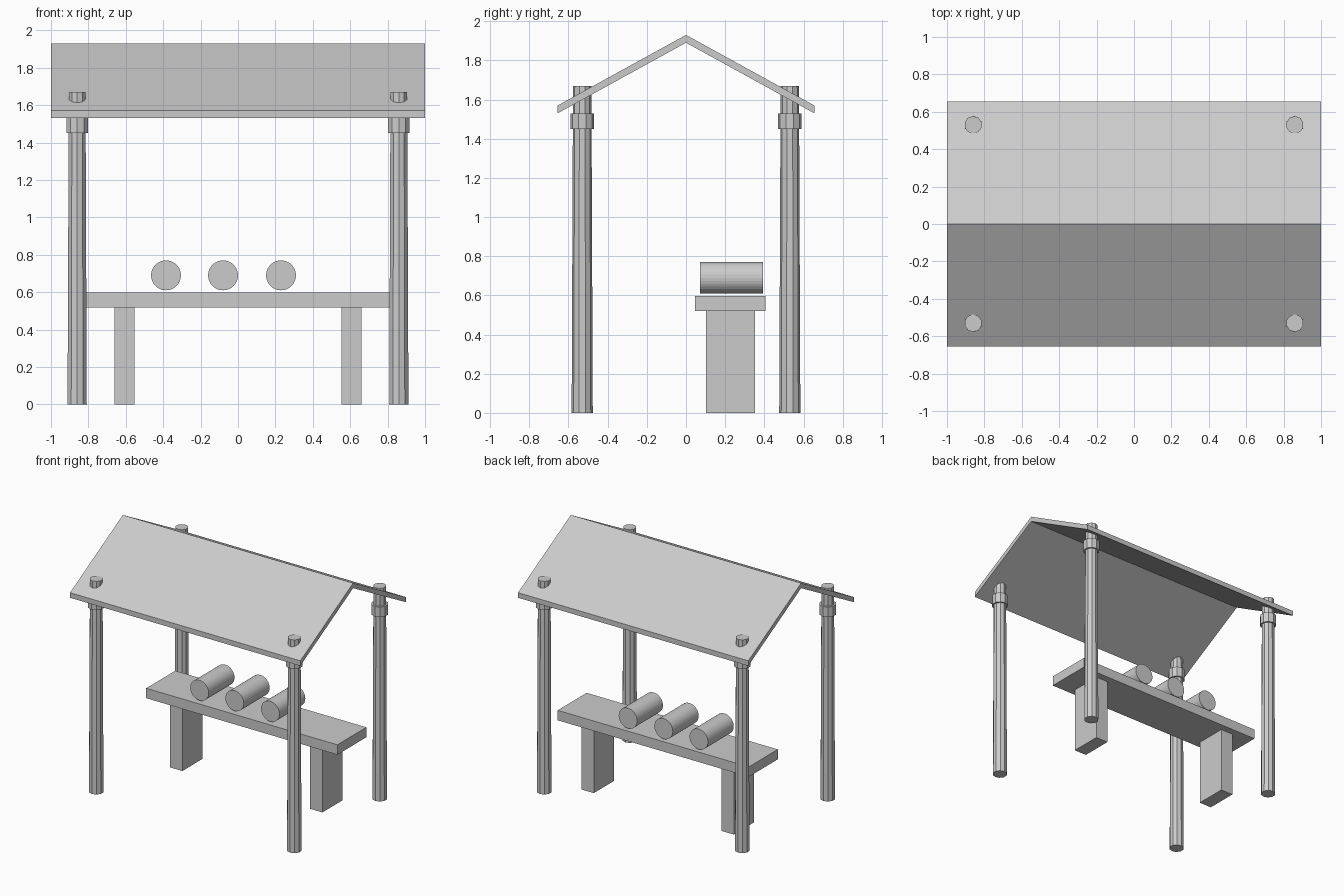
import bpy
import bmesh
from math import pi
from mathutils import Matrix, Vector

cube = bpy.data.objects.get("Cube")
if cube:
    bpy.data.objects.remove(cube, do_unlink=True)

grey = bpy.data.materials.new("plain grey")
grey.use_nodes = True
grey.diffuse_color = (0.6, 0.6, 0.6, 1)
grey.node_tree.nodes["Principled BSDF"].inputs["Base Color"].default_value = grey.diffuse_color


def finish(name, bm):
    bmesh.ops.recalc_face_normals(bm, faces=bm.faces)
    mesh = bpy.data.meshes.new(name)
    bm.to_mesh(mesh)
    bm.free()
    mesh.materials.append(grey)
    obj = bpy.data.objects.new(name, mesh)
    bpy.context.collection.objects.link(obj)
    return obj


def box(name, centre, size):
    bm = bmesh.new()
    matrix = Matrix.Translation(centre) @ Matrix.Diagonal((*size, 1))
    bmesh.ops.create_cube(bm, size=1, matrix=matrix)
    return finish(name, bm)


def cylinder(name, centre, bottom, top, length, sides, turn=Matrix()):
    bm = bmesh.new()
    bmesh.ops.create_cone(bm, cap_ends=True, segments=sides, radius1=bottom,
                          radius2=top, depth=length,
                          matrix=Matrix.Translation(centre) @ turn)
    return finish(name, bm)


# Gabled roof: chevron profile extruded along the ridge
profile = [(-0.655, 1.53), (0, 1.89), (0.655, 1.53),
           (0.655, 1.57), (0, 1.93), (-0.655, 1.57)]
bm = bmesh.new()
for a, b in ((0, 1), (1, 2)):
    # one slab per slope, sharing the ridge
    ring = [profile[a], profile[b], profile[5 - b], profile[5 - a]]
    ends = [[bm.verts.new((x, y, z)) for y, z in ring] for x in (-1, 1)]
    for end in ends:
        bm.faces.new(end)
    for i in range(4):
        if ring[i][0] == 0 and ring[(i + 1) % 4][0] == 0:
            continue
        j = (i + 1) % 4
        bm.faces.new((ends[0][i], ends[0][j], ends[1][j], ends[1][i]))
bmesh.ops.remove_doubles(bm, verts=bm.verts, dist=0.0001)
finish("roof", bm)

# Tapered corner posts that pass through the roof, each with a collar
for depth, y in (("front", -0.53), ("back", 0.53)):
    for side, x in (("right", -0.86), ("left", 0.86)):
        cylinder(f"{depth}_{side}_post", Vector((x, y, 0.835)), 0.054, 0.047, 1.67, 10)
        cylinder(f"{depth}_{side}_collar", Vector((x, y, 1.49)), 0.061, 0.061, 0.08, 10)

# Bench
box("bench_top", Vector((0, 0.227, 0.558)), (1.66, 0.36, 0.078))
for side, x in (("right", -0.608), ("left", 0.608)):
    box(f"{side}_bench_leg", Vector((x, 0.227, 0.26)), (0.107, 0.25, 0.52))

# Logs lying across the bench
for side, x in (("right", -0.385), ("middle", -0.08), ("left", 0.23)):
    cylinder(f"{side}_log", Vector((x, 0.232, 0.69)), 0.08, 0.08, 0.32, 32,
             Matrix.Rotation(pi / 2, 4, "X"))
